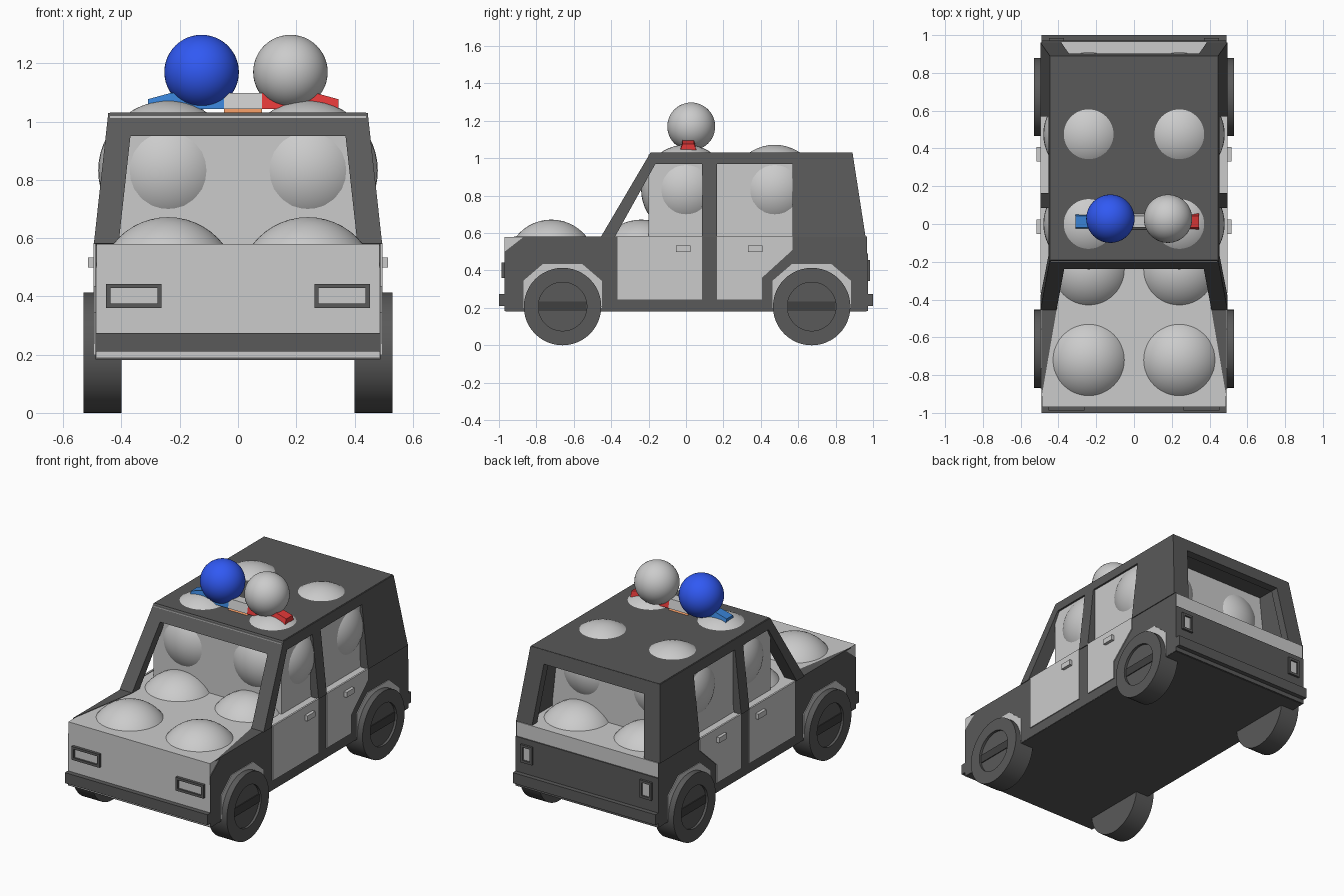
import bpy, bmesh, math

if "Cube" in bpy.data.objects:
    bpy.data.objects.remove(bpy.data.objects["Cube"])


def material(name, rgb):
    m = bpy.data.materials.new(name)
    m.diffuse_color = (*rgb, 1)
    m.use_nodes = True
    m.node_tree.nodes["Principled BSDF"].inputs["Base Color"].default_value = m.diffuse_color
    return m


DARK = material("dark_grey", (0.1, 0.1, 0.1))
BLACK = material("near_black", (0.05, 0.05, 0.05))
BLUE = material("blue", (0.04, 0.22, 0.65))
BALL_BLUE = material("ball_blue", (0.03, 0.1, 0.9))
RED = material("red", (0.75, 0.04, 0.04))
ORANGE = material("orange", (0.8, 0.3, 0.12))


def finish(name, bm, mat=None, mirror=False):
    bmesh.ops.recalc_face_normals(bm, faces=bm.faces)
    me = bpy.data.meshes.new(name)
    bm.to_mesh(me)
    bm.free()
    ob = bpy.data.objects.new(name, me)
    bpy.context.collection.objects.link(ob)
    if mat:
        me.materials.append(mat)
    if mirror:
        ob.modifiers.new("mirror", 'MIRROR')
    return ob


def loft(name, ring_a, ring_b, mat=None, mirror=False):
    """Solid between two matching outlines."""
    bm = bmesh.new()
    a = [bm.verts.new(p) for p in ring_a]
    b = [bm.verts.new(p) for p in ring_b]
    bm.faces.new(a)
    bm.faces.new(b)
    for i in range(len(a)):
        j = (i + 1) % len(a)
        bm.faces.new((a[i], a[j], b[j], b[i]))
    return finish(name, bm, mat, mirror)


def box(name, x, y, z, mat=None, mirror=False):
    ring = [(x[0], y[0]), (x[1], y[0]), (x[1], y[1]), (x[0], y[1])]
    return loft(name, [(*p, z[0]) for p in ring], [(*p, z[1]) for p in ring], mat, mirror)


def side(name, pts, x0, x1, mat=None, mirror=True):
    """Flat panel from a (y, z) outline."""
    return loft(name, [(x0, *p) for p in pts], [(x1, *p) for p in pts], mat, mirror)


def lean_x(z):
    return 0.495 - (z - 0.58) * 0.11


def lean(name, pts, thick, mat=DARK):
    """Cabin side panel that leans inward toward the roof."""
    return loft(name, [(lean_x(z) - thick, y, z) for y, z in pts],
                [(lean_x(z), y, z) for y, z in pts], mat, True)


def front_y(z):
    return -0.455 + (z - 0.58) * 0.589


def rear_y(z):
    return 0.96 - (z - 0.58) * 0.155


def ball(name, loc, r, mat=None):
    bm = bmesh.new()
    bmesh.ops.create_uvsphere(bm, u_segments=48, v_segments=24, radius=r)
    for f in bm.faces:
        f.smooth = True
    ob = finish(name, bm, mat)
    ob.location = loc


# Lower body block, floor and inner cabin block
box("lower_body", (-0.486, 0.486), (-0.97, 0.965), (0.19, 0.58))
box("floor_plate", (-0.488, 0.488), (-0.965, 0.965), (0.182, 0.192), DARK)
box("inner_cabin", (-0.44, 0.44), (-0.2, 0.68), (0.575, 1.02))

# Balls packed in the blocks, poking through the surfaces
for x in (-0.24, 0.24):
    for y in (-0.72, -0.24, 0.24, 0.72):
        ball("lower_ball", (x, y, 0.432), 0.24)
    for y in (0, 0.475):
        ball("upper_ball", (x, y, 0.832), 0.24)

# Dark lower sides, hood edge wedges and tailgate
side("side_panel", [(-0.97, 0.184), (-0.97, 0.5), (-0.865, 0.582), (0.968, 0.582), (0.968, 0.184)],
     0.484, 0.49, DARK)
wedge = [(0.49, -0.92), (0.41, -0.455), (0.49, -0.455)]
loft("hood_edge", [(*p, 0.575) for p in wedge], [(*p, 0.583) for p in wedge], DARK, True)
box("tailgate", (-0.49, 0.49), (0.96, 0.972), (0.184, 0.49), DARK)

# Doors and handles
side("front_door", [(-0.365, 0.245), (-0.365, 0.584), (0.085, 0.584), (0.085, 0.245)], 0.485, 0.496)
side("rear_door", [(0.165, 0.245), (0.165, 0.584), (0.57, 0.584), (0.57, 0.51), (0.405, 0.36),
                   (0.405, 0.245)], 0.485, 0.496)
for y in (-0.015, 0.37):
    box("door_handle", (0.49, 0.515), (y - 0.038, y + 0.038), (0.5, 0.533), None, True)

# Cabin frame
lean("front_pillar", [(front_y(0.58), 0.58), (front_y(1.03), 1.03), (front_y(1.03) + 0.06, 1.03),
                      (front_y(0.58) + 0.075, 0.58)], 0.085)
lean("roof_rail", [(front_y(0.97), 0.97), (front_y(1.03), 1.03), (rear_y(1.03), 1.03),
                   (rear_y(0.97), 0.97)], 0.05)
lean("middle_pillar", [(0.085, 0.58), (0.085, 0.98), (0.165, 0.98), (0.165, 0.58)], 0.05)
lean("rear_quarter", [(0.57, 0.58), (0.57, 0.98), (rear_y(0.98), 0.98), (rear_y(0.58), 0.58)], 0.05)
lean("rear_pillar", [(rear_y(0.58) - 0.05, 0.58), (rear_y(1.02) - 0.05, 1.02),
                     (rear_y(1.02), 1.02), (rear_y(0.58), 0.58)], 0.11)
side("windshield_header", [(front_y(0.95), 0.95), (front_y(1.03), 1.03), (-0.1, 1.03), (-0.18, 0.95)],
     -0.445, 0.445, DARK, False)
side("rear_header", [(rear_y(0.95), 0.95), (rear_y(1.03), 1.03), (0.8, 1.03), (0.85, 0.95)],
     -0.445, 0.445, DARK, False)
box("roof", (-0.44, 0.44), (-0.19, 0.889), (1.0, 1.032), DARK)

# Bumpers
box("front_bumper", (-0.49, 0.49), (-1.0, -0.965), (0.21, 0.275), DARK)
box("rear_bumper", (-0.49, 0.49), (0.965, 1.0), (0.21, 0.275), DARK)


def lamp(name, x, y, z):
    """Light lens in a raised dark frame."""
    t, mid = 0.015, (y[0] + y[1]) / 2
    for xs in ((x[0], x[0] + t), (x[1] - t, x[1])):
        box(name + "_frame_side", xs, y, z, DARK, True)
    for zs in ((z[0], z[0] + t), (z[1] - t, z[1])):
        box(name + "_frame_edge", (x[0] + t, x[1] - t), y, zs, DARK, True)
    lens_y = (mid, y[1]) if y[0] < 0 else (y[0], mid)
    box(name + "_lens", (x[0] + t, x[1] - t), lens_y, (z[0] + t, z[1] - t), None, True)


lamp("headlight", (0.262, 0.453), (-0.987, -0.965), (0.36, 0.443))
lamp("taillight", (0.37, 0.45), (0.965, 0.985), (0.345, 0.455))

# Wheels with recessed hubs, hub bars and angular arches
PROFILE = [(0, 0.40), (0.207, 0.40), (0.207, 0.53), (0.13, 0.53), (0.13, 0.515), (0, 0.515)]
for cy in (-0.66, 0.672):
    bm = bmesh.new()
    vs = [bm.verts.new((x, 0, r)) for r, x in PROFILE]
    es = [bm.edges.new(p) for p in zip(vs, vs[1:])]
    bmesh.ops.spin(bm, geom=vs + es, cent=(0, 0, 0), axis=(1, 0, 0), angle=math.tau, steps=48)
    bmesh.ops.remove_doubles(bm, verts=bm.verts, dist=1e-4)
    for v in bm.verts:
        v.co.y += cy
        v.co.z += 0.207
    wheel = finish("wheel", bm, DARK, True)
    wheel.data.shade_smooth()
    bpy.context.view_layer.objects.active = wheel
    wheel.select_set(True)
    bpy.ops.object.shade_smooth_by_angle(angle=math.radians(30))
    wheel.select_set(False)
    box("hub_bar", (0.50, 0.52), (cy - 0.127, cy + 0.127), (0.183, 0.235), BLACK, True)
    side("wheel_arch", [(cy - 0.21, 0.2), (cy - 0.21, 0.345), (cy - 0.105, 0.435), (cy + 0.105, 0.435),
                        (cy + 0.21, 0.345), (cy + 0.21, 0.2)], 0.485, 0.4945)

# Light bar with drooping ends, and the two balls above it
SECTION = [(-0.03, 0), (0.055, 0), (0.043, 1), (-0.018, 1)]


def bar(name, x0, x1, z0, z1, mat=None):
    """Tapered bar piece; z0 and z1 are (bottom, top) at each end."""
    rings = [[(x, y, lo + k * (hi - lo)) for y, k in SECTION] for x, (lo, hi) in ((x0, z0), (x1, z1))]
    loft(name, *rings, mat)


MID, END = (1.043, 1.098), (1.045, 1.077)
bar("light_bar_centre", -0.048, 0.083, MID, MID)
bar("light_bar_base", -0.048, 0.083, (1.03, 1.043), (1.03, 1.043), ORANGE)
for name, mat, s in (("blue_light", BLUE, -1), ("red_light", RED, 1)):
    a, b, c = (0.0175 + s * d for d in (0.0655, 0.25, 0.327))
    bar(name, a, b, MID, MID, mat)
    bar(name + "_end", b, c, MID, END, mat)
ball("blue_top_ball", (-0.125, 0.028, 1.17), 0.128, BALL_BLUE)
ball("grey_top_ball", (0.18, 0.028, 1.17), 0.128)
